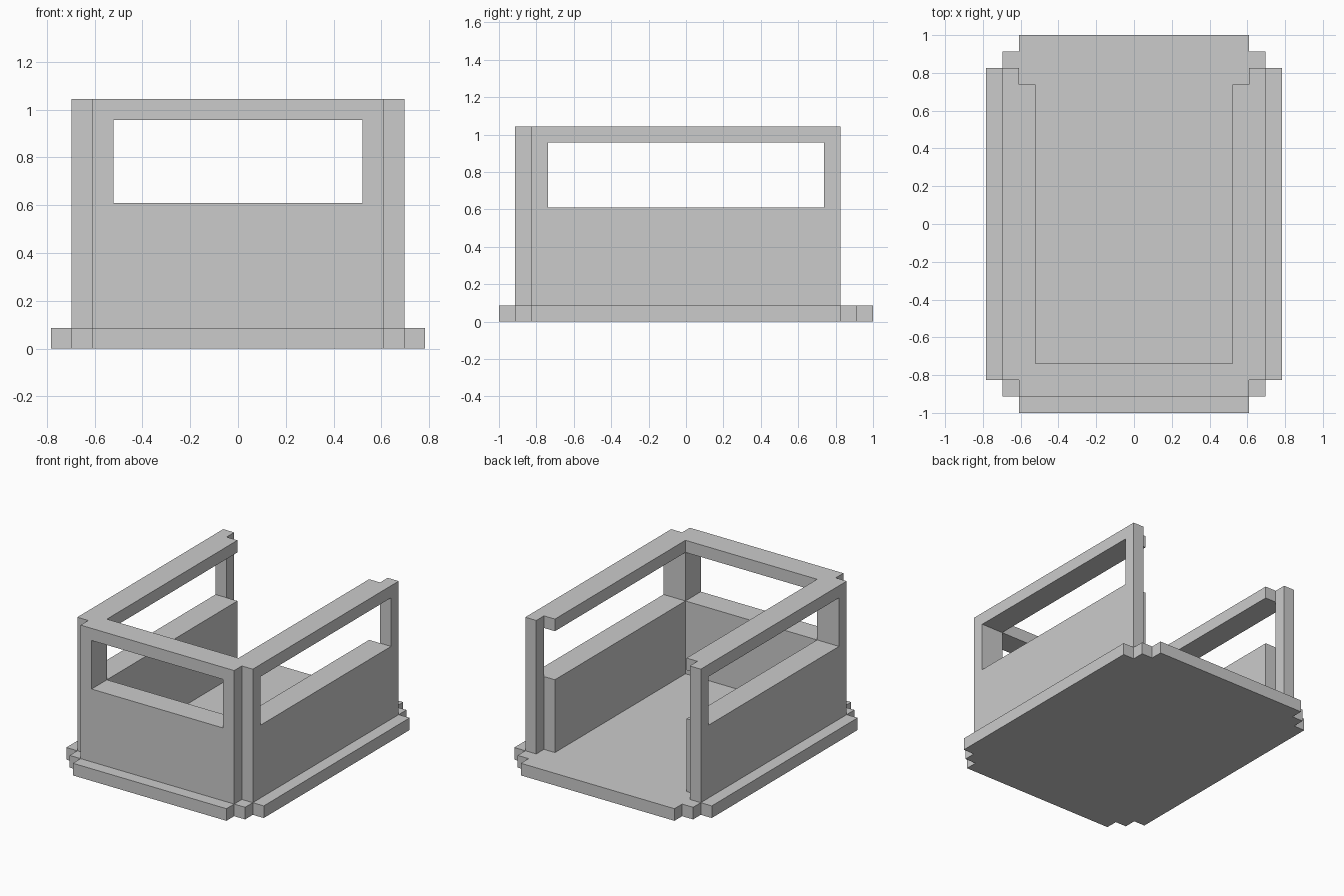
import bpy
import bmesh

U = 2 / 23  # block size every part is built on

if "Cube" in bpy.data.objects:
    bpy.data.objects.remove(bpy.data.objects["Cube"])

grey = bpy.data.materials.new("light grey")
grey.use_nodes = True
grey.diffuse_color = (0.6, 0.6, 0.6, 1)
grey.node_tree.nodes["Principled BSDF"].inputs["Base Color"].default_value = (0.6, 0.6, 0.6, 1)


def prism(name, outline, z0, z1):
    """Extrude a plan outline (in blocks) between two heights."""
    bm = bmesh.new()
    base = bm.faces.new([bm.verts.new((x * U, y * U, z0 * U)) for x, y in outline])
    top = bmesh.ops.extrude_face_region(bm, geom=[base])["geom"]
    verts = [v for v in top if isinstance(v, bmesh.types.BMVert)]
    bmesh.ops.translate(bm, verts=verts, vec=(0, 0, (z1 - z0) * U))
    bmesh.ops.recalc_face_normals(bm, faces=bm.faces)
    mesh = bpy.data.meshes.new(name)
    bm.to_mesh(mesh)
    bm.free()
    mesh.materials.append(grey)
    obj = bpy.data.objects.new(name, mesh)
    bpy.context.collection.objects.link(obj)
    return obj


def mirrored(half):
    """Close a half outline by mirroring it across the centre line."""
    return half + [(-x, y) for x, y in reversed(half)]


def rectangle(x0, x1, y0, y1):
    return [(x0, y0), (x1, y0), (x1, y1), (x0, y1)]


def cut(target, cutter):
    cutter.hide_render = True
    mod = target.modifiers.new("window", "BOOLEAN")
    mod.operation = "DIFFERENCE"
    mod.solver = "EXACT"
    mod.object = cutter
    bpy.context.view_layer.objects.active = target
    bpy.ops.object.modifier_apply(modifier=mod.name)
    bpy.data.objects.remove(cutter)


# Floor with stepped corners
prism("floor", mirrored([(7, -11.5), (7, -10.5), (8, -10.5), (8, -9.5), (9, -9.5),
                         (9, 9.5), (8, 9.5), (8, 10.5), (7, 10.5), (7, 11.5)]), 0, 1)

# Three-sided wall, open at the back, with slimmer rear posts
walls = prism("walls", mirrored([(7, -10.5), (7, -9.5), (8, -9.5), (8, 9.5),
                                 (7, 9.5), (7, 8.5), (6, 8.5), (6, -8.5)]), 1, 12)

# Window openings
cut(walls, prism("front_window_cutter", rectangle(-6, 6, -12, -8), 7, 11))
for side in (-1, 1):
    x0, x1 = sorted((side * 5, side * 9))
    cut(walls, prism("side_window_cutter", rectangle(x0, x1, -8.5, 8.5), 7, 11))
